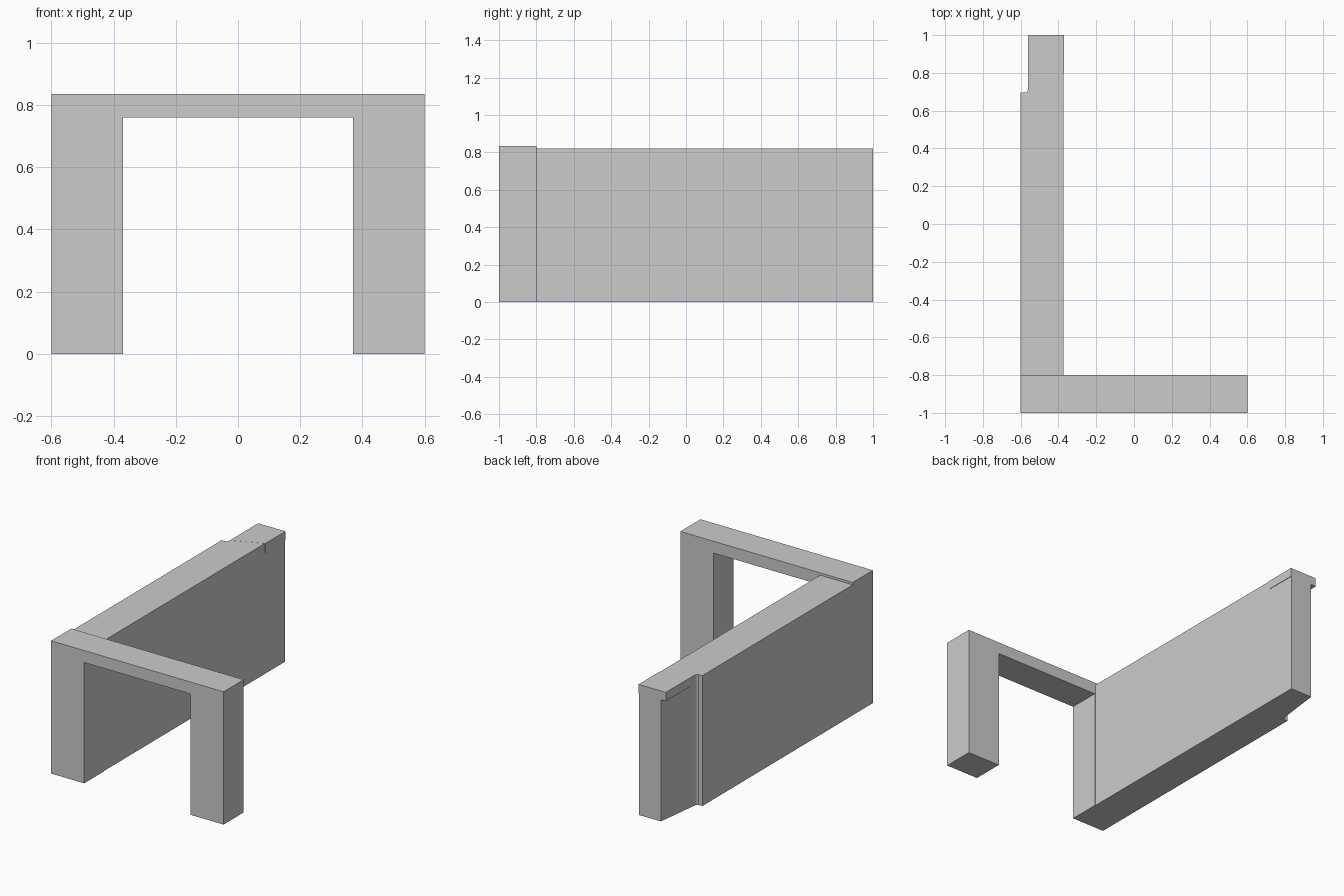
import bpy, bmesh
from mathutils import Vector

if "Cube" in bpy.data.objects:
    bpy.data.objects.remove(bpy.data.objects["Cube"])


def prism(name, profile, offset):
    """Extrude a flat closed profile along an offset vector."""
    bm = bmesh.new()
    face = bm.faces.new([bm.verts.new(p) for p in profile])
    result = bmesh.ops.extrude_face_region(bm, geom=[face], use_keep_orig=True)
    verts = [g for g in result["geom"] if isinstance(g, bmesh.types.BMVert)]
    bmesh.ops.translate(bm, verts=verts, vec=Vector(offset))
    bmesh.ops.recalc_face_normals(bm, faces=bm.faces)
    mesh = bpy.data.meshes.new(name)
    bm.to_mesh(mesh)
    bm.free()
    obj = bpy.data.objects.new(name, mesh)
    bpy.context.collection.objects.link(obj)
    return obj


# Front portal: two posts joined by a thin lintel, mirrored half profile
half = [(0.60, 0.835), (0.60, 0), (0.37, 0), (0.37, 0.76)]
outline = half + [(-x, z) for x, z in reversed(half)]
prism("front_portal", [(x, -1, z) for x, z in outline], (0, 0.2, 0))

# Side wall: plan profile with a stepped, tapering back end
plan = [(-0.60, -0.80), (-0.373, -0.80), (-0.373, 1.0), (-0.525, 1.0),
        (-0.559, 0.725), (-0.564, 0.703), (-0.572, 0.695), (-0.60, 0.695)]
prism("side_wall", [(x, y, 0) for x, y in plan], (0, 0, 0.82))

# Cap ledge overhanging the tapered back end
cap = [(-0.56, 0.72), (-0.373, 0.80), (-0.370, 0.80), (-0.370, 1.0), (-0.56, 1.0)]
prism("wall_cap", [(x, y, 0.765) for x, y in cap], (0, 0, 0.0555))
